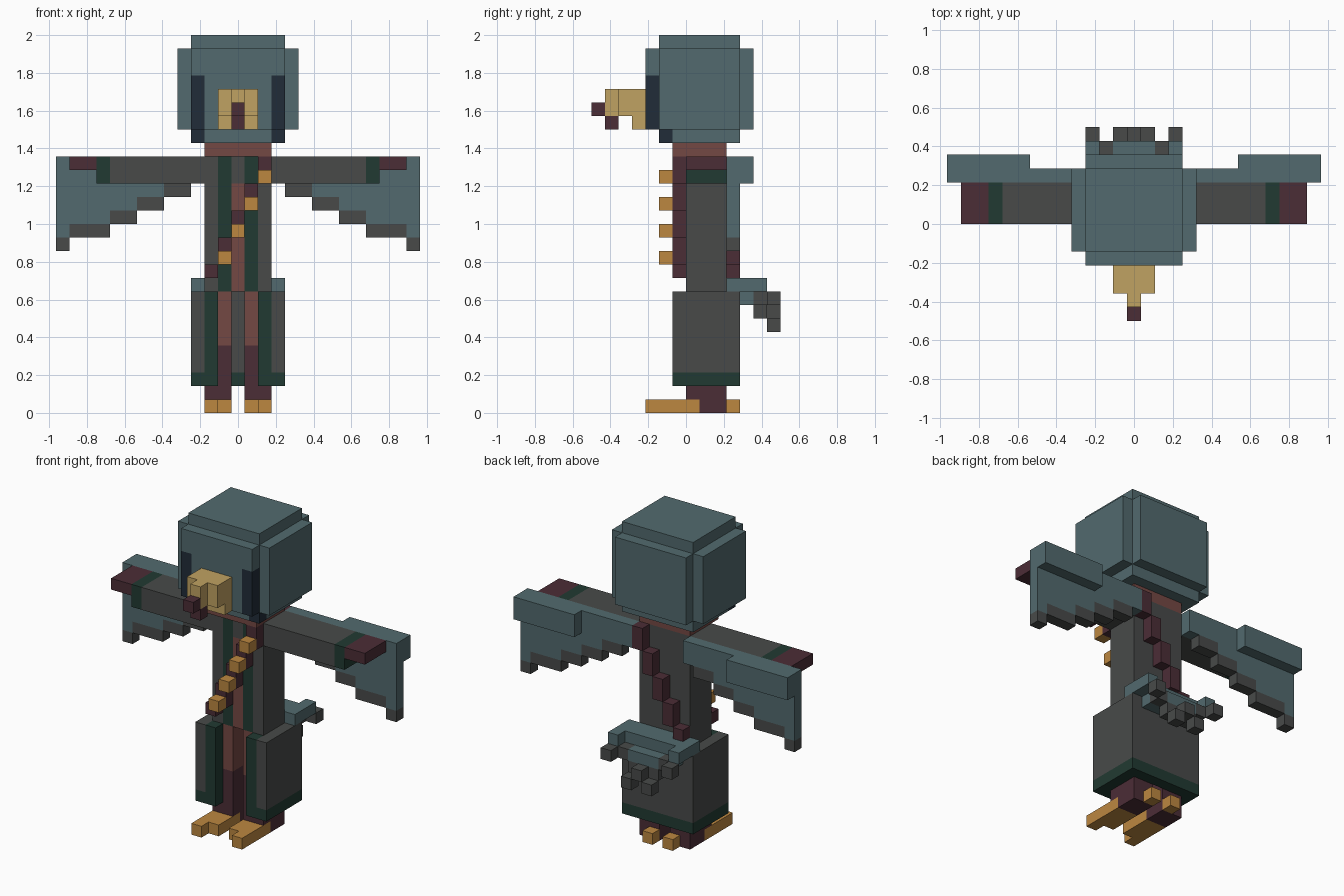
import bpy, bmesh

if "Cube" in bpy.data.objects:
    bpy.data.objects.remove(bpy.data.objects["Cube"], do_unlink=True)

U = 1 / 14  # size of one block


def linear(c):
    c /= 255
    return c / 12.92 if c <= 0.04045 else ((c + 0.055) / 1.055) ** 2.4


def material(name, r, g, b):
    col = (linear(r), linear(g), linear(b), 1)
    m = bpy.data.materials.new(name)
    m.use_nodes = True
    m.diffuse_color = col
    bsdf = m.node_tree.nodes["Principled BSDF"]
    bsdf.inputs["Base Color"].default_value = col
    bsdf.inputs["Roughness"].default_value = 0.9
    return m


TEAL = material("slate teal", 82, 106, 110)
GRAY = material("charcoal gray", 72, 74, 73)
GREEN = material("dark green", 33, 58, 50)
MAROON = material("dark maroon", 75, 45, 54)
BROWN = material("red brown", 116, 72, 67)
ORANGE = material("orange", 188, 135, 64)
TAN = material("beak tan", 192, 162, 98)
NAVY = material("dark navy", 33, 44, 56)


def blocks(name, mat, *boxes, mirror=False):
    """One object from boxes (x0, x1, y0, y1, z0, z1) in block units."""
    bm = bmesh.new()
    todo = list(boxes)
    if mirror:
        todo += [(-b[1], -b[0], *b[2:]) for b in boxes]
    for x0, x1, y0, y1, z0, z1 in todo:
        for v in bmesh.ops.create_cube(bm, size=1)["verts"]:
            v.co = ((x1 if v.co.x > 0 else x0) * U,
                    (y1 if v.co.y > 0 else y0) * U,
                    (z1 if v.co.z > 0 else z0) * U)
    me = bpy.data.meshes.new(name)
    bm.to_mesh(me)
    bm.free()
    me.materials.append(mat)
    ob = bpy.data.objects.new(name, me)
    bpy.context.collection.objects.link(ob)
    return ob


# Head: stepped cube with dark side markings
blocks("head", TEAL,
       (-3.5, 3.5, -2, 4, 21, 28),
       (-4.5, 4.5, -2, 4, 21, 27),
       (-3.5, 3.5, -2, 5, 21, 27),
       (-3.5, 3.5, -1, 4, 20, 21),
       (-2.5, 2.5, -2, -1, 20, 21),
       (-2.5, 2.5, -3, -2, 21, 27),
       (-3.5, -2.5, -3, -2, 25, 27),
       (2.5, 3.5, -3, -2, 25, 27))
blocks("face_markings", NAVY,
       (2.5, 3.5, -3, -2, 21, 25),
       (2.5, 3.5, -2, -1, 20, 21), mirror=True)

# Beak
blocks("beak", TAN,
       (-1.5, 1.5, -5, -3, 22, 24),
       (-1.5, 1.5, -4, -3, 21, 22),
       (-0.5, 0.5, -6, -5, 22, 24))
blocks("beak_tip", MAROON,
       (-0.5, 0.5, -7, -6, 22, 23),
       (-0.5, 0.5, -6, -5, 21, 22))

# Neck and torso with a striped front
blocks("neck", BROWN, (-2.5, 2.5, -1, 3, 19, 20))
blocks("torso", GRAY,
       (-2.5, 2.5, 1, 3, 9, 19),
       (-2.5, -1.5, 0, 1, 9, 19),
       (1.5, 2.5, 0, 1, 9, 19),
       (-0.5, 0.5, 0, 1, 17, 19))
blocks("torso_trim", GREEN, (0.5, 1.5, 0, 1, 9, 19), mirror=True)
blocks("shirt", BROWN, (-0.5, 0.5, 0, 1, 9, 17))

# Diagonal sash, front and back, with studs on the front
sash, studs = [], []
for i in range(5):
    x, top = 1.5 - i, 19 - 2 * i
    bottom = max(top - 2, 10)
    sash += [(x, x + 1, y, y + 1, bottom, top) for y in (-1, 3)]
    if i < 4:
        studs.append((x, x + 1, -2, -1, top - 2, top - 1))
blocks("sash", MAROON, *sash)
blocks("sash_studs", ORANGE, *studs)

# Arms
blocks("sleeves", GRAY, (2.5, 9.5, 0, 3, 17, 19), mirror=True)
blocks("cuffs", GREEN, (9.5, 10.5, 0, 3, 17, 19), mirror=True)
blocks("hands", MAROON, (10.5, 12.5, 0, 3, 18, 19), mirror=True)

# Wings: stepped feather columns (x0, x1, bottom of the gray tip)
feathers = [(3.5, 5.5, 16), (5.5, 7.5, 15), (7.5, 9.5, 14),
            (9.5, 12.5, 13), (12.5, 13.5, 12)]
blocks("wings", TEAL, (2.5, 3.5, 3, 4, 17, 19),
       *[(a, b, 3, 4, z + 1, 19) for a, b, z in feathers], mirror=True)
blocks("wing_ridges", TEAL, (7.5, 13.5, 4, 5, 17, 19), mirror=True)
blocks("wing_tips", GRAY,
       *[(a, b, 3, 4, z, z + 1) for a, b, z in feathers], mirror=True)

# Skirt: side walls, back wall and open front panels
blocks("skirt_sides", GRAY,
       (2.5, 3.5, -1, 4, 3, 9), mirror=True)
blocks("skirt_back", GRAY, (-2.5, 2.5, 3, 4, 3, 9))
blocks("skirt_hem", GREEN,
       (2.5, 3.5, -1, 4, 2, 3),
       (1.5, 2.5, -1, 0, 2, 9),
       (0, 2.5, 3, 4, 2, 3), mirror=True)

# Legs and feet
blocks("upper_legs", BROWN, (0.5, 2.5, 0, 3, 5, 9), mirror=True)
blocks("lower_legs", MAROON,
       (0.5, 2.5, 0, 3, 1, 5),
       (0.5, 2.5, 1, 3, 0, 1), mirror=True)
blocks("feet", ORANGE,
       (1.5, 2.5, -3, 1, 0, 1),
       (0.5, 1.5, -2, 1, 0, 1),
       (0.5, 1.5, 3, 4, 0, 1), mirror=True)

# Tail fan with dark tips
blocks("tail", TEAL,
       (-3.5, 3.5, 3, 5, 9, 10),
       (-2.5, 2.5, 4, 5, 8, 9),
       (-1.5, 1.5, 5, 6, 8, 9),
       (-3.5, -2.5, 5, 6, 9, 10),
       (2.5, 3.5, 5, 6, 9, 10))
blocks("tail_tips", GRAY,
       (2.5, 3.5, 6, 7, 8, 9),
       (1.5, 2.5, 5, 6, 8, 9),
       (0.5, 1.5, 5, 6, 7, 8),
       (0.5, 1.5, 6, 7, 6, 7),
       (0, 0.5, 5, 7, 7, 8), mirror=True)
